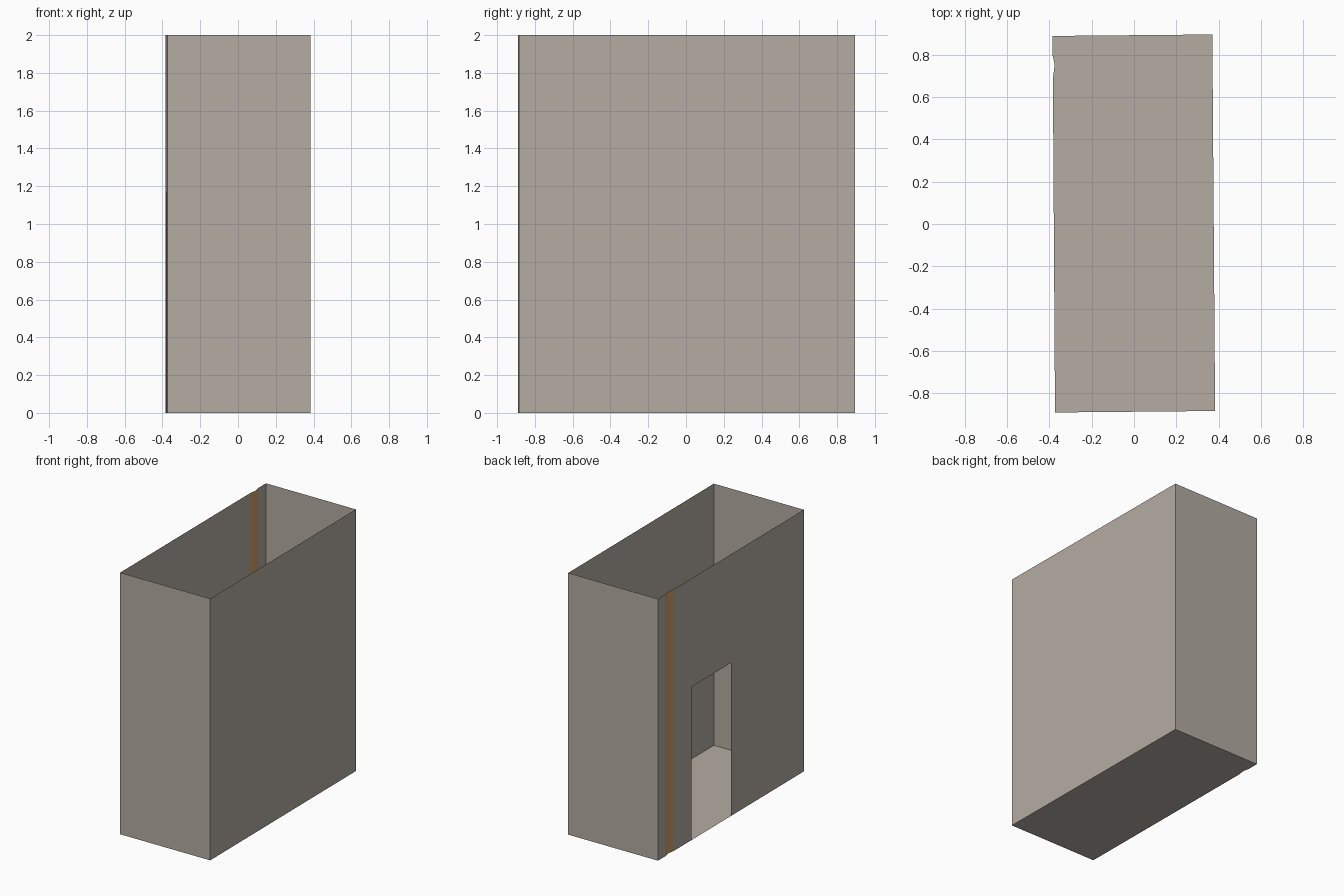
import bpy

if "Cube" in bpy.data.objects:
    bpy.data.objects.remove(bpy.data.objects["Cube"])

H = 2.0          # wall height
DOOR_H = 1.17    # doorway height


def material(name, rgb):
    m = bpy.data.materials.new(name)
    m.diffuse_color = (*rgb, 1.0)
    m.use_nodes = True
    m.node_tree.nodes["Principled BSDF"].inputs["Base Color"].default_value = m.diffuse_color
    return m


def build(name, verts, faces, mat):
    me = bpy.data.meshes.new(name)
    me.from_pydata(verts, [], faces)
    me.materials.append(mat)
    me.update()
    ob = bpy.data.objects.new(name, me)
    bpy.context.collection.objects.link(ob)
    return ob


def sheet(name, path, mat):
    """Thin vertical sheet standing on a plan path (counter-clockwise = outward)."""
    verts = [(x, y, z) for x, y in path for z in (0, H)]
    faces = [(2 * i, 2 * i + 2, 2 * i + 3, 2 * i + 1) for i in range(len(path) - 1)]
    return build(name, verts, faces, mat)


stone = material("warm grey", (0.456, 0.413, 0.362))
wood = material("wood brown", (0.61, 0.36, 0.155))

# Plan of the slightly skewed room
back_left, front_left = (-0.385, 0.888), (-0.373, -0.89)
front_right, back_right = (0.383, -0.883), (0.37, 0.895)
post = [(-0.385, 0.80), (-0.376, 0.76), (-0.376, 0.74), (-0.383, 0.69)]

# Plain walls: back, right and front in one run, plus the stub beside the post
sheet("outer_walls", [front_left, front_right, back_right, back_left, post[0]], stone)

# Recessed wooden strip
sheet("wood_strip", post, wood)

# Left wall with the doorway as a notch in its outline
(xa, ya), (xb, yb) = post[-1], front_left


def on_wall(y, z):
    t = (y - ya) / (yb - ya)
    return (xa + t * (xb - xa), y, z)


outline = [(ya, 0), (0.48, 0), (0.48, DOOR_H), (0.0, DOOR_H),
           (0.0, 0), (yb, 0), (yb, H), (ya, H)]
build("door_wall", [on_wall(y, z) for y, z in outline], [tuple(range(8))], stone)

# Floor
plan = [front_left, front_right, back_right, back_left] + post
build("floor", [(x, y, 0) for x, y in plan], [tuple(range(8))], stone)
